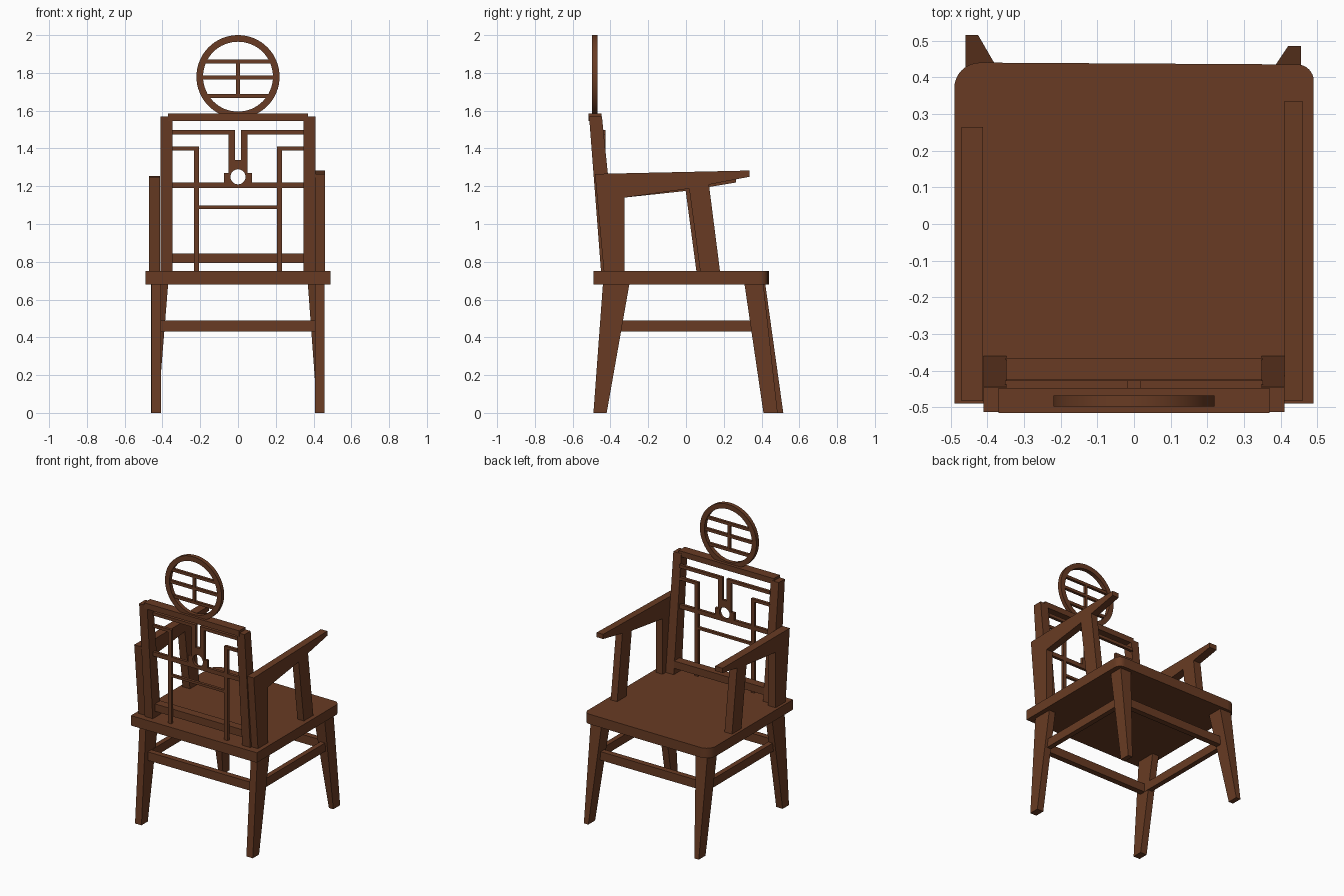
import bpy, bmesh
from math import sin, cos, pi

old = bpy.data.objects.get("Cube")
if old:
    bpy.data.objects.remove(old, do_unlink=True)

wood = bpy.data.materials.new("brown_wood")
wood.use_nodes = True
BROWN = (0.14, 0.044, 0.017, 1)
wood.diffuse_color = BROWN
wood.node_tree.nodes["Principled BSDF"].inputs["Base Color"].default_value = BROWN


def loft(name, lower, upper):
    """Solid between two matching 3D loops."""
    bm = bmesh.new()
    a = [bm.verts.new(p) for p in lower]
    b = [bm.verts.new(p) for p in upper]
    bm.faces.new(a[::-1])
    bm.faces.new(b)
    for i in range(len(a)):
        j = (i + 1) % len(a)
        bm.faces.new((a[i], a[j], b[j], b[i]))
    bmesh.ops.recalc_face_normals(bm, faces=bm.faces)
    mesh = bpy.data.meshes.new(name)
    bm.to_mesh(mesh)
    bm.free()
    mesh.materials.append(wood)
    obj = bpy.data.objects.new(name, mesh)
    bpy.context.collection.objects.link(obj)
    return obj


def prism(name, profile, axis, lo, hi):
    """Extrude a 2D profile along the given axis (0, 1 or 2)."""
    def place(p, d):
        q = list(p)
        q.insert(axis, d)
        return q
    return loft(name, [place(p, lo) for p in profile], [place(p, hi) for p in profile])


def rect(x0, x1, y0, y1):
    return [(x0, y0), (x1, y0), (x1, y1), (x0, y1)]


def box(name, x0, x1, y0, y1, z0, z1):
    return prism(name, rect(x0, x1, y0, y1), 2, z0, z1)


def tapered(name, bottom, z0, top, z1):
    return loft(name, [(*p, z0) for p in rect(*bottom)], [(*p, z1) for p in rect(*top)])


def arc(cx, cy, r, start, end, n):
    return [(cx + r * cos(start + (end - start) * i / n),
             cy + r * sin(start + (end - start) * i / n)) for i in range(n + 1)]


def mirror_x(obj):
    obj.modifiers.new("Mirror", "MIRROR")
    return obj


# Seat slab with two rounded corners
seat_outline = [(-0.49, -0.49), (0.49, -0.49)]
seat_outline += arc(0.445, 0.39, 0.045, 0, pi / 2, 8)
seat_outline += arc(-0.42, 0.37, 0.07, pi / 2, pi, 8)
prism("seat", seat_outline, 2, 0.68, 0.75)

# Splayed legs
mirror_x(tapered("backrest_leg", (0.408, 0.458, -0.49, -0.42), 0,
                 (0.408, 0.458, -0.44, -0.30), 0.68))
tapered("sitting_side_leg_left", (0.42, 0.455, 0.41, 0.485), 0,
        (0.37, 0.455, 0.31, 0.41), 0.68)
tapered("sitting_side_leg_right", (-0.46, -0.425, 0.44, 0.515), 0,
        (-0.46, -0.37, 0.31, 0.42), 0.68)

# Stretchers
mirror_x(box("side_stretcher", 0.405, 0.44, -0.37, 0.37, 0.43, 0.49))
box("backrest_stretcher", -0.42, 0.42, -0.42, -0.38, 0.43, 0.49)
box("sitting_side_stretcher", -0.42, 0.42, 0.36, 0.40, 0.43, 0.49)

# Arms, each one piece with its rear post, plus a slanted support
for side, x0, x1, tip, drop, shift in (
        ("left", 0.41, 0.46, 0.335, 0, 0.01), ("right", -0.47, -0.412, 0.265, 0.03, -0.01)):
    arm = [(-0.435, 0.75), (-0.482, 1.265 - drop / 2), (tip, 1.283 - drop),
           (tip, 1.25 - drop), (0, 1.185 - drop / 3), (-0.325, 1.14), (-0.325, 0.75)]
    prism("arm_" + side, arm, 0, x0, x1)
    support = [(0.065 + shift, 0.75), (0.17 + shift, 0.75),
               (0.11 + shift, 1.22), (0.005 + shift, 1.20)]
    prism("arm_support_" + side, support, 0, x0, x1)

# Leaning backrest frame
mirror_x(tapered("backrest_post", (0.348, 0.41, -0.45, -0.36), 0.75,
                 (0.348, 0.41, -0.513, -0.445), 1.568))
box("top_rail", -0.37, 0.37, -0.515, -0.447, 1.545, 1.585)
box("bottom_rail", -0.35, 0.35, -0.425, -0.365, 0.793, 0.845)

# Upright lattice panel
Y0, Y1 = -0.447, -0.427
half = [(0, 1.19), (0.352, 1.19), (0.352, 1.22), (0.075, 1.22), (0.075, 1.27),
        (0.05, 1.27), (0.05, 1.475), (0.352, 1.475), (0.352, 1.497),
        (0.016, 1.497), (0.016, 1.34), (0, 1.34)]
half += arc(0, 1.25, 0.04, pi / 2, -pi / 2, 16)
mirror_x(prism("lattice_center", half, 1, Y0, Y1))
side_bar = [(0.206, 0.75), (0.233, 0.75), (0.233, 1.39), (0.352, 1.39),
            (0.352, 1.41), (0.206, 1.41)]
mirror_x(prism("lattice_side_bar", side_bar, 1, Y0, Y1))
box("lattice_rung", -0.21, 0.21, Y0, Y1, 1.08, 1.097)

# Round crest: a ring made of a swept square section
N, CZ = 64, 1.78
bm = bmesh.new()
rings = []
for r, y in ((0.22, -0.497), (0.22, -0.468), (0.185, -0.468), (0.185, -0.497)):
    rings.append([bm.verts.new((x, y, z)) for x, z in arc(0, CZ, r, 0, 2 * pi, N)[:N]])
for k in range(4):
    a, b = rings[k], rings[(k + 1) % 4]
    for i in range(N):
        j = (i + 1) % N
        bm.faces.new((a[i], a[j], b[j], b[i]))
bmesh.ops.recalc_face_normals(bm, faces=bm.faces)
mesh = bpy.data.meshes.new("crest_ring")
bm.to_mesh(mesh)
bm.free()
mesh.materials.append(wood)
ring = bpy.data.objects.new("crest_ring", mesh)
bpy.context.collection.objects.link(ring)
bpy.context.view_layer.objects.active = ring
ring.select_set(True)
bpy.ops.object.shade_smooth_by_angle()

# Bars inside the crest
for i, (z, w) in enumerate(((1.86, 0.178), (1.775, 0.19), (1.677, 0.165))):
    box(f"crest_bar_{i + 1}", -w, w, -0.492, -0.473, z - 0.01, z + 0.01)
box("crest_upright", -0.01, 0.01, -0.491, -0.474, 1.68, 1.86)
